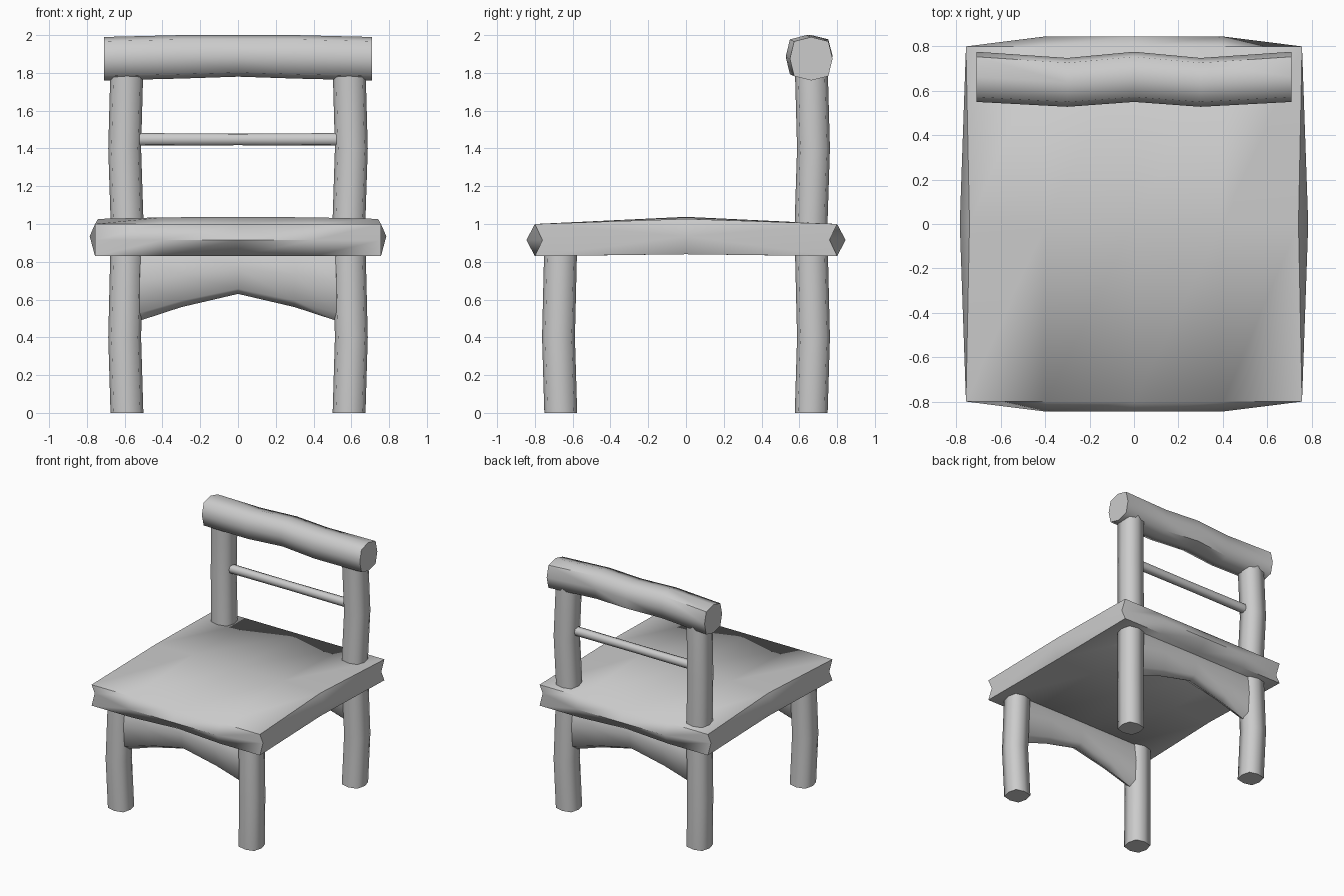
import bpy, bmesh, math
from mathutils import Vector

if "Cube" in bpy.data.objects:
    bpy.data.objects.remove(bpy.data.objects["Cube"])

mat = bpy.data.materials.new("plain_grey")
mat.use_nodes = True
mat.diffuse_color = (0.6, 0.6, 0.6, 1)
mat.node_tree.nodes["Principled BSDF"].inputs["Base Color"].default_value = (0.6, 0.6, 0.6, 1)


def loft(name, rings, hubs=None):
    """Bridge a row of eight-point rings and cap both ends, optionally with a raised hub."""
    bm = bmesh.new()
    rows = [[bm.verts.new(p) for p in ring] for ring in rings]
    for a, b in zip(rows, rows[1:]):
        for i in range(len(a)):
            j = (i + 1) % len(a)
            bm.faces.new((a[i], a[j], b[j], b[i]))
    for k, row in enumerate((rows[0], rows[-1])):
        if hubs:
            hub = bm.verts.new(hubs[k])
            for i in range(len(row)):
                bm.faces.new((row[i], row[(i + 1) % len(row)], hub))
        else:
            bm.faces.new(row)
    bmesh.ops.recalc_face_normals(bm, faces=bm.faces)
    mesh = bpy.data.meshes.new(name)
    bm.to_mesh(mesh)
    bm.free()
    ob = bpy.data.objects.new(name, mesh)
    bpy.context.collection.objects.link(ob)
    mesh.materials.append(mat)
    bpy.ops.object.select_all(action='DESELECT')
    ob.select_set(True)
    bpy.context.view_layer.objects.active = ob
    bpy.ops.object.shade_smooth_by_angle(angle=math.radians(62))
    return ob


def rounded(ru, rv):
    """Softened square: corners plus slightly bulged edge middles."""
    c = 0.8
    return [(ru, 0), (c * ru, c * rv), (0, rv), (-c * ru, c * rv),
            (-ru, 0), (-c * ru, -c * rv), (0, -rv), (c * ru, -c * rv)]


# Legs, bowed slightly outward between joints; the back pair carries the backrest
def leg(name, sx, sy, levels):
    rings = []
    for z, bow in levels:
        cx, cy = sx * (0.588 + bow), sy * (0.663 + bow)
        rings.append([(cx + u, cy + v, z) for u, v in rounded(0.087, 0.087)])
    loft(name, rings)


lower = [(0, 0), (0.4, 0.012), (0.9, 0)]
upper = [(1.03, 0), (1.4, 0.012), (1.84, 0)]
for side, sx in (("left", 1), ("right", -1)):
    leg("front_leg_" + side, sx, -1, lower)
    leg("back_leg_" + side, sx, 1, lower + upper)


# Bars running across in x: each station is (x, y, z, half depth, half height)
def bar(name, stations):
    loft(name, [[(x, y + u, z + v) for u, v in rounded(ru, rv)]
                for x, y, z, ru, rv in stations])


def mirrored(half):
    """Extend stations listed from the outer end to the middle across x = 0."""
    return half + [(-s[0],) + s[1:] for s in reversed(half[:-1])]


bar("top_rail", mirrored([(-0.71, 0.663, 1.875, 0.113, 0.115),
                          (-0.3, 0.638, 1.885, 0.11, 0.115),
                          (0, 0.663, 1.89, 0.113, 0.11)]))
bar("back_rod", mirrored([(-0.54, 0.663, 1.448, 0.032, 0.033),
                          (0, 0.663, 1.448, 0.03, 0.031)]))

# Arched aprons under the seat, front and back
for name, y in (("front_apron", -0.663), ("back_apron", 0.663)):
    bar(name, mirrored([(x, y, (low + 0.9) / 2, 0.065, (0.9 - low) / 2)
                        for x, low in ((-0.53, 0.485), (-0.3, 0.56), (0, 0.63))]))

# Seat: crowned slab with ridged edges
def seat_ring(x, crown, ridge, under):
    dx = math.copysign(0.016, x) if abs(x) > 0.7 else 0
    return [(x, -0.8, 1.0), (x - dx, 0, crown), (x, 0.8, 1.0), (x, ridge, 0.915),
            (x, under, 0.83), (x - dx, 0, 0.84), (x, -under, 0.83), (x, -ridge, 0.915)]


seat = mirrored([(-0.757, 1.027, 0.76, 0.8),
                 (-0.4, 1.035, 0.845, 0.8),
                 (0, 1.038, 0.845, 0.765)])
loft("seat", [seat_ring(*s) for s in seat],
     hubs=[Vector((-0.785, 0, 0.935)), Vector((0.785, 0, 0.935))])
